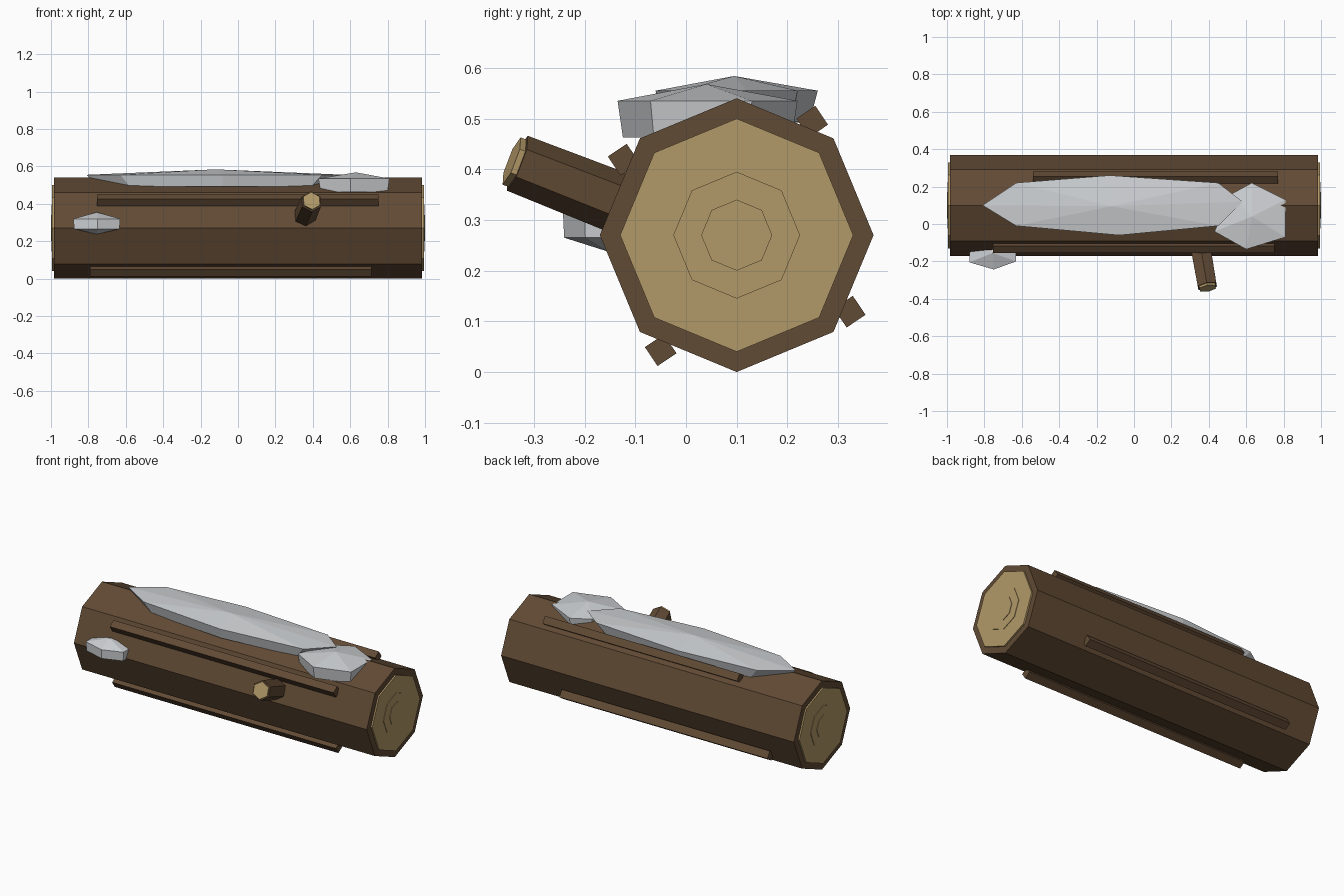
import bpy, bmesh, math
from mathutils import Vector, Matrix

cube = bpy.data.objects.get("Cube")
if cube:
    bpy.data.objects.remove(cube, do_unlink=True)


def material(name, rgb):
    m = bpy.data.materials.new(name)
    m.use_nodes = True
    m.diffuse_color = (*rgb, 1)
    m.node_tree.nodes["Principled BSDF"].inputs["Base Color"].default_value = (*rgb, 1)
    return m


BARK = material("brown bark", (0.12, 0.069, 0.035))
WOOD = material("tan cut wood", (0.45, 0.32, 0.138))
SNOW = material("pale grey snow", (0.61, 0.63, 0.65))
CY, CZ = 0.10, 0.27


def finish(name, bm, mat):
    bmesh.ops.recalc_face_normals(bm, faces=bm.faces)
    mesh = bpy.data.meshes.new(name)
    bm.to_mesh(mesh)
    bm.free()
    mesh.materials.append(mat)
    obj = bpy.data.objects.new(name, mesh)
    bpy.context.collection.objects.link(obj)
    return obj


def rod(name, start, end, r1, r2, sides, mat, twist=0.0):
    """Straight tapered prism between two points."""
    a, b = Vector(start), Vector(end)
    axis = b - a
    turn = axis.to_track_quat('Z', 'Y').to_matrix().to_4x4()
    place = Matrix.Translation((a + b) / 2) @ turn @ Matrix.Rotation(twist, 4, 'Z')
    bm = bmesh.new()
    bmesh.ops.create_cone(bm, cap_ends=True, segments=sides, radius1=r1,
                          radius2=r2, depth=axis.length, matrix=place)
    return finish(name, bm, mat)


def snow_patch(name, outline, top, bottom, peak, base, inset=0.9):
    """Faceted mound: rim wall with a fan above and below."""
    bm = bmesh.new()
    mid = Vector((peak[0], peak[1]))
    upper = [bm.verts.new((x, y, top)) for x, y in outline]
    lower = [bm.verts.new((*(mid + (Vector(p) - mid) * inset), bottom)) for p in outline]
    apex, under = bm.verts.new(peak), bm.verts.new((*mid, base))
    for i in range(len(outline)):
        j = (i + 1) % len(outline)
        bm.faces.new((upper[i], upper[j], apex))
        bm.faces.new((lower[j], lower[i], under))
        bm.faces.new((lower[i], lower[j], upper[j], upper[i]))
    return finish(name, bm, SNOW)


# Trunk
rod("log_trunk", (-0.985, CY, CZ), (0.985, CY, CZ), 0.27, 0.27, 8, BARK)

# Cut ends with slightly raised growth rings
for side, s in (("left", 1), ("right", -1)):
    for part, radius, reach in (("cut_end", 0.23, 0.994),
                                ("outer_ring", 0.125, 0.997),
                                ("inner_ring", 0.07, 1.0)):
        rod(f"{side}_{part}", (s * 0.97, CY, CZ), (s * reach, CY, CZ),
            radius, radius, 8, WOOD)

# Long square bark ridges, all turned the same way
for name, x0, x1, y, z in (("front_upper_ridge", -0.755, 0.75, -0.123, 0.419),
                           ("front_lower_ridge", -0.79, 0.715, -0.05, 0.043),
                           ("back_upper_ridge", -0.54, 0.77, 0.249, 0.494),
                           ("back_lower_ridge", -0.795, 0.605, 0.323, 0.119)):
    bm = bmesh.new()
    place = (Matrix.Translation(((x0 + x1) / 2, y, z))
             @ Matrix.Rotation(math.radians(34), 4, 'X')
             @ Matrix.Diagonal((x1 - x0, 0.045, 0.045, 1)))
    bmesh.ops.create_cube(bm, size=1, matrix=place)
    finish(name, bm, BARK)

# Broken branch stub with a cut tip
root, tip = Vector((0.345, -0.06, 0.305)), Vector((0.392, -0.333, 0.412))
along = (tip - root).normalized()
rod("branch_stub", root, tip, 0.062, 0.058, 6, BARK)
rod("branch_cut_tip", tip - along * 0.01, tip + along * 0.012, 0.05, 0.05, 6, WOOD)

# Snow patches
snow_patch("long_snow_patch",
           [(-0.81, 0.1), (-0.63, 0.22), (-0.13, 0.26), (0.45, 0.22),
            (0.58, 0.12), (0.45, -0.01), (-0.08, -0.06), (-0.63, -0.01)],
           0.555, 0.493, (-0.12, 0.095, 0.584), 0.49)
snow_patch("end_snow_patch",
           [(0.63, 0.22), (0.81, 0.13), (0.81, -0.07), (0.60, -0.135),
            (0.43, -0.04), (0.52, 0.16)],
           0.535, 0.463, (0.63, 0.04, 0.568), 0.46, 0.94)
snow_patch("front_snow_patch",
           [(-0.88, -0.205), (-0.75, -0.243), (-0.63, -0.2),
            (-0.63, -0.1), (-0.75, -0.06), (-0.88, -0.1)],
           0.32, 0.265, (-0.755, -0.155, 0.355), 0.238, 0.97)
